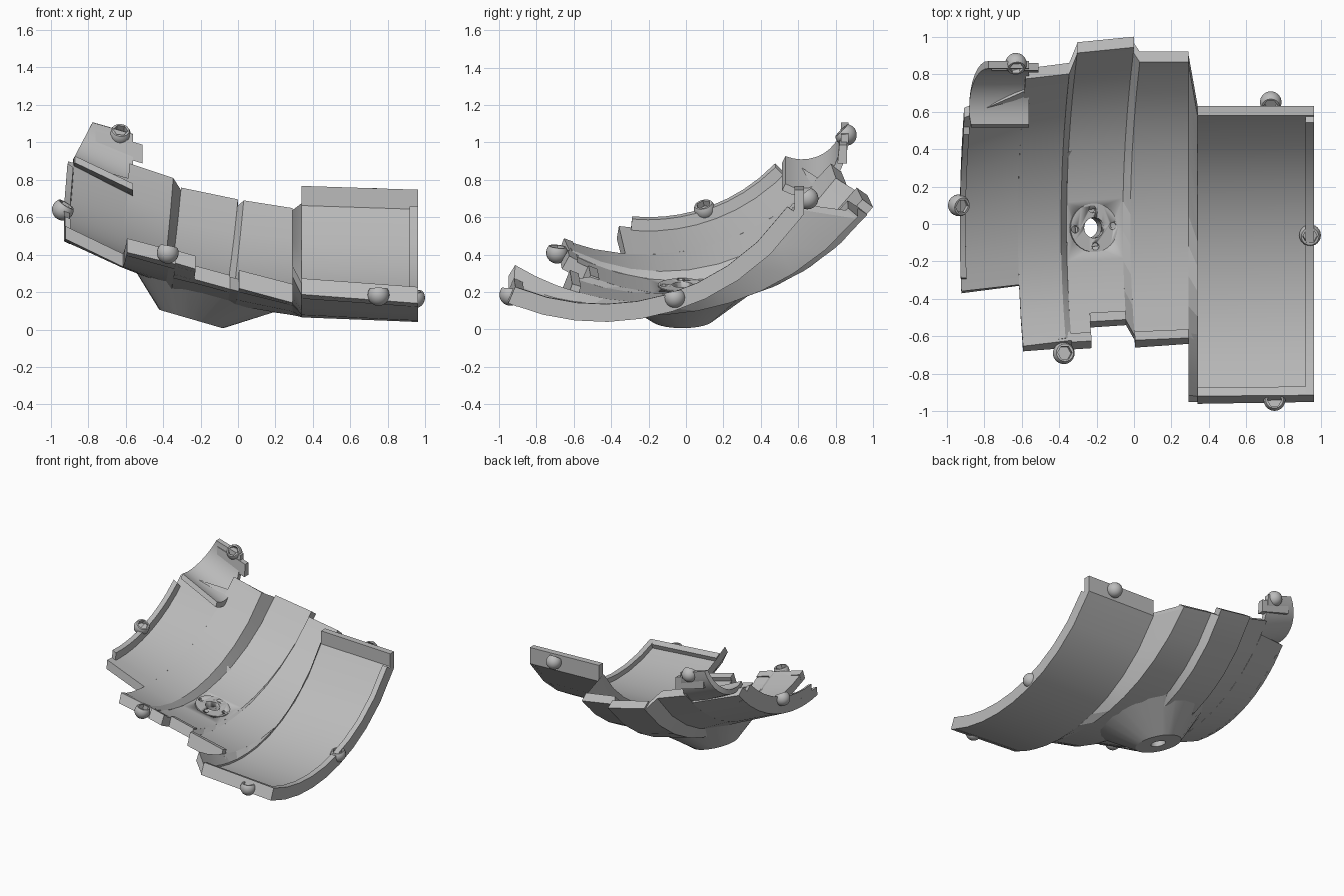
import bpy, bmesh, math
from mathutils import Vector

if "Cube" in bpy.data.objects:
    bpy.data.objects.remove(bpy.data.objects["Cube"], do_unlink=True)

grey = bpy.data.materials.new("plain grey")
grey.use_nodes = True
grey.diffuse_color = (0.5, 0.5, 0.5, 1)
grey.node_tree.nodes["Principled BSDF"].inputs["Base Color"].default_value = (0.5, 0.5, 0.5, 1)


def lerp(a, b, t):
    return a + (b - a) * t


def loft(name, rings, caps=True, smooth=30):
    """Skin a list of closed rings with equal point counts."""
    bm = bmesh.new()
    loops = [[bm.verts.new(p) for p in ring] for ring in rings]
    n = len(loops[0])
    for a, b in zip(loops, loops[1:]):
        for i in range(n):
            j = (i + 1) % n
            bm.faces.new((a[i], a[j], b[j], b[i]))
    if caps:
        bm.faces.new(loops[0][::-1])
        bm.faces.new(loops[-1])
    bmesh.ops.recalc_face_normals(bm, faces=bm.faces)
    mesh = bpy.data.meshes.new(name)
    bm.to_mesh(mesh)
    bm.free()
    ob = bpy.data.objects.new(name, mesh)
    bpy.context.collection.objects.link(ob)
    mesh.materials.append(grey)
    bpy.ops.object.select_all(action='DESELECT')
    ob.select_set(True)
    bpy.context.view_layer.objects.active = ob
    bpy.ops.object.shade_smooth_by_angle(angle=math.radians(smooth))
    return ob


def tube(name, centre, axis, radius, depth, sides=24):
    q = Vector((0, 0, 1)).rotation_difference(Vector(axis))
    return loft(name, [[Vector(centre) + q @ Vector((radius * math.cos(k * math.tau / sides),
                                                     radius * math.sin(k * math.tau / sides), h))
                        for k in range(sides)] for h in (-depth / 2, depth / 2)])


def cut(target, cutter):
    mod = target.modifiers.new("hole", 'BOOLEAN')
    mod.operation = 'DIFFERENCE'
    mod.solver = 'EXACT'
    mod.object = cutter
    bpy.context.view_layer.objects.active = target
    bpy.ops.object.modifier_apply(modifier=mod.name)
    bpy.data.objects.remove(cutter, do_unlink=True)


# Arc lines of the shell underside: x, arc centre y, lowest z, radius
A_LEFT = (-.87, -.20, .47, 1.07)
B_LEFT = (-.56, -.22, .33, 1.33)
B_RIGHT = (-.33, -.12, .24, 1.17)
C_LEFT = (-.30, -.05, .19, 1.25)
C_RIGHT = (.0, -.05, .12, 1.30)
D_LEFT = (.04, -.15, .12, 1.35)
D_RIGHT = (.29, -.20, .075, 1.45)
E_LEFT = (.34, -.42, .065, 1.25)
E_RIGHT = (.96, -.45, .04, 1.30)


def point(left, right, u, y, h):
    """Point on the arc between two lines, raised by h along its normal."""
    x, yc, z0, r = (lerp(a, b, u) for a, b in zip(left, right))
    d = y - yc
    z = z0 + r - math.sqrt(r * r - d * d)
    bulge = .06 * (1 - y * y) if x < .1 else 0
    return Vector((x - bulge, y - d / r * h, z + math.sqrt(1 - d * d / r / r) * h))


def slab(name, left, right, yl, yr, u=(0, 1), h=(0, .07), rows=9):
    rings = []
    for k in range(rows + 1):
        t = k / rows
        ring = []
        for uu, hh in ((u[0], h[0]), (u[1], h[0]), (u[1], h[1]), (u[0], h[1])):
            y = lerp(lerp(yl[0], yl[1], t), lerp(yr[0], yr[1], t), uu)
            ring.append(point(left, right, uu, y, hh))
        rings.append(ring)
    return loft(name, rings, smooth=15)


# Shell bands
slab("left_outer_band", A_LEFT, B_LEFT, (-.37, .62), (-.33, .76))
slab("left_inner_band", B_LEFT, B_RIGHT, (-.67, .83), (-.64, .86))
slab("channel_front", C_LEFT, C_RIGHT, (-.64, -.5), (-.62, -.5), u=(0, .36), rows=2)
channel = slab("channel_band", C_LEFT, C_RIGHT, (-.55, .97), (-.53, 1.0))
slab("middle_band", D_LEFT, D_RIGHT, (-.64, .92), (-.62, .92))
slab("right_band", E_LEFT, E_RIGHT, (-.95, .63), (-.94, .63), h=(0, .055))

# Step walls between the bands
slab("channel_left_wall", B_RIGHT, C_LEFT, (-.64, .86), (-.64, .96))
slab("channel_right_wall", C_RIGHT, D_LEFT, (-.54, .97), (-.62, .92))
slab("right_step_wall", D_RIGHT, E_LEFT, (-.62, .91), (-.64, .63))
slab("right_front_wall", D_RIGHT, E_LEFT, (-.95, -.60), (-.95, -.60), h=(0, .07), rows=3)

# Raised rims
RIM = (0, .095)
LOW_RIM = (0, .08)
slab("right_rim", E_LEFT, E_RIGHT, (-.95, .62), (-.94, .62), u=(.93, 1), h=RIM)
slab("right_front_rim", E_LEFT, E_RIGHT, (-.96, -.91), (-.95, -.90), h=RIM, rows=1)
slab("left_rim", A_LEFT, B_LEFT, (-.30, .57), (-.30, .57), u=(0, .10), h=(0, .13))
slab("left_front_rim", B_LEFT, C_LEFT, (-.68, -.63), (-.66, -.61), h=LOW_RIM, rows=1)
slab("channel_side_rim", C_LEFT, C_RIGHT, (-.67, -.62), (-.65, -.60), u=(0, .36), h=LOW_RIM, rows=1)
slab("channel_front_rim", C_LEFT, C_RIGHT, (-.56, -.51), (-.54, -.49), u=(.36, 1), h=LOW_RIM, rows=1)
slab("middle_front_rim", D_LEFT, D_RIGHT, (-.66, -.61), (-.64, -.59), h=(0, .105), rows=1)

# Upright rim at the back of the right band
upright = []
for u in (0, 1):
    foot = point(E_LEFT, E_RIGHT, u, .63, 0)
    upright.append([foot + Vector((0, y, z)) for y, z in ((0, 0), (0, .13), (-.05, .13), (-.05, 0))])
loft("right_back_rim", upright)

# Hub: flared boss under the channel, with a drilled flange inside
TILT = Vector((.28, 0, 1)).normalized()
HUB = Vector((-.22, -.02, .215))
SIDES = 24


def disc(cx, cz, radius):
    return [Vector((cx + radius * math.cos(a), -.02 + radius * math.sin(a),
                    cz - .29 * radius * math.cos(a)))
            for a in (k * math.tau / SIDES for k in range(SIDES))]


flare = []
for k in range(SIDES):
    a = k * math.tau / SIDES
    x, y = -.17 + .42 * math.cos(a), .43 * math.sin(a)
    if x < -.36:
        left, right = B_LEFT, B_RIGHT
    elif x < 0:
        left, right = C_LEFT, C_RIGHT
    else:
        left, right = D_LEFT, D_RIGHT
    p = point(left, right, (x - left[0]) / (right[0] - left[0]), y, .02)
    flare.append(Vector((x, y, p.z)))
loft("hub_boss", [flare, disc(-.25, .056, .17), disc(-.25, .056, .055), disc(-.22, .22, .055)],
     caps=False)
cut(channel, tube("channel_cutter", HUB, TILT, .1, .6))
flange = tube("hub_flange", HUB, TILT, .13, .05, 32)
cut(flange, tube("bore_cutter", HUB, TILT, .055, .3))
for k in range(4):
    a = math.radians(5 + 90 * k)
    spot = HUB + Vector((.1 * math.cos(a), .1 * math.sin(a), -.028 * math.cos(a))) + TILT * .03
    cut(flange, tube("bolt_hole_cutter", spot, TILT, .02, .06, 12))

# Curled scoop at the back of the left side
scoop = []
for k in range(11):
    a = math.radians(lerp(-25, 92, k / 10))
    ring = []
    for side, r in ((0, .25), (1, .25), (1, .21), (0, .21)):
        x = (-.88 + .10 * (1 - math.cos(a))) if side == 0 else -.56
        drop = r + .01 + .06 * side
        ring.append((x, .62 + r * math.sin(a), 1.09 - .3 * (x + .75) - drop * math.cos(a)))
    scoop.append(ring)
loft("back_scoop", scoop)
loft("scoop_lip", [[(x, y, z - .3 * (x + .62)) for y, z in
                    ((.81, .92), (.86, .92), (.86, 1.02), (.82, 1.02))] for x in (-.76, -.51)])


# Round sockets with hexagonal recesses
def socket(name, centre, axis, r=.058):
    q = Vector((0, 0, 1)).rotation_difference(Vector(axis).normalized())
    steps = [(r * math.cos(math.radians(b)), r * math.sin(math.radians(b)))
             for b in range(-84, 40, 12)]
    top = steps[-1][1]
    rings = []
    for rad, h in steps:
        rings.append([(rad * math.cos(k * math.tau / 24), rad * math.sin(k * math.tau / 24), h)
                      for k in range(24)])
    for h in (top, top - .035):
        hexagon = []
        for k in range(24):
            a = k * math.tau / 24
            rad = .034 / math.cos((a % (math.pi / 3)) - math.pi / 6)
            hexagon.append((rad * math.cos(a), rad * math.sin(a), h))
        rings.append(hexagon)
    loft(name, [[Vector(centre) + q @ Vector(p) for p in ring] for ring in rings])


socket("right_front_socket", (.75, -.94, .185), (0, .1, 1))
socket("right_side_socket", (.94, -.06, .17), (0, -.2, 1))
socket("right_back_socket", (.73, .65, .70), (0, -.6, .8))
socket("left_front_socket", (-.375, -.69, .41), (.2, .1, 1))
socket("left_side_socket", (-.935, .10, .64), (.5, -.2, .8))
socket("scoop_socket", (-.63, .855, 1.04), (.1, -.8, .8))
